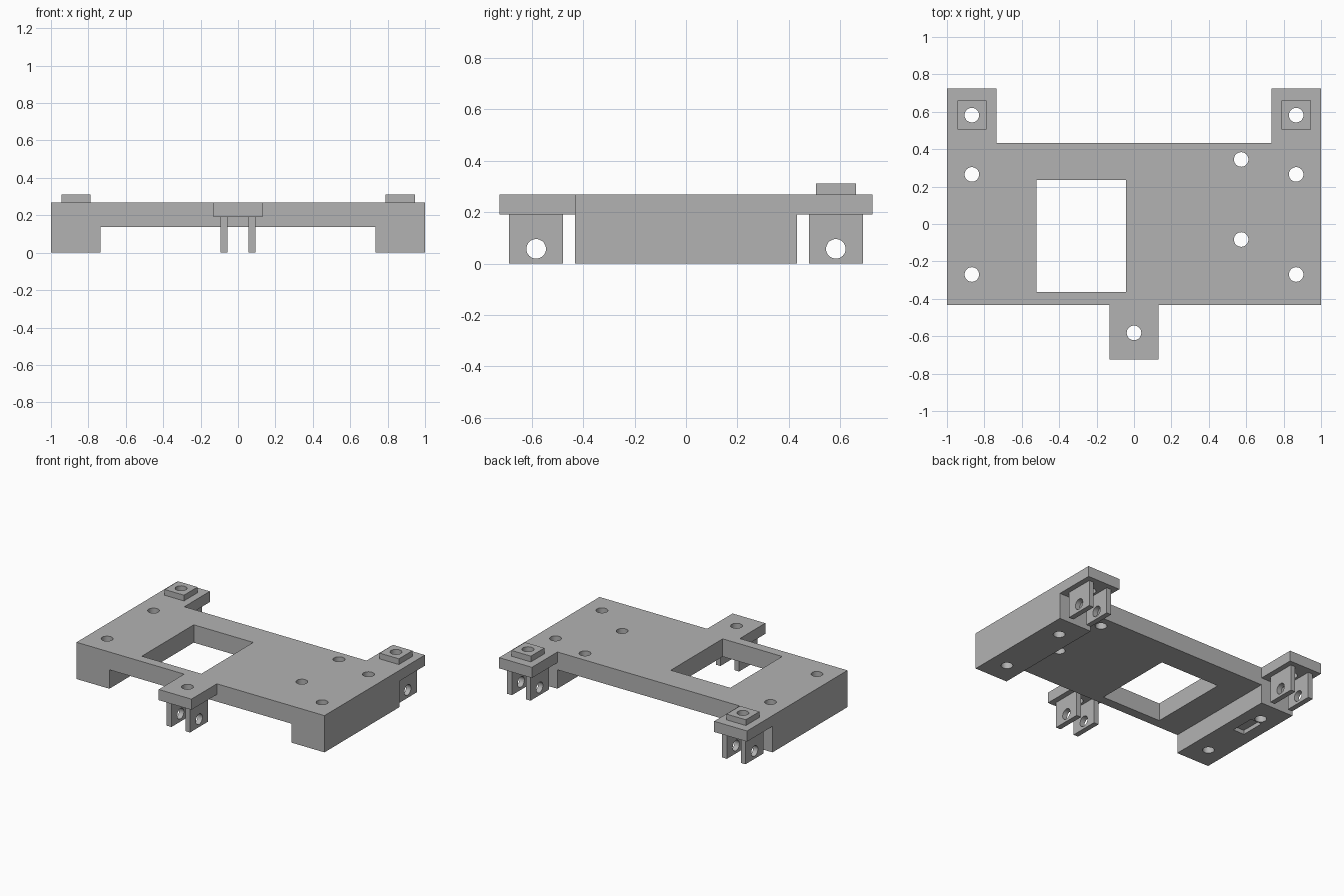
import bpy
import math
from mathutils import Vector

cube = bpy.data.objects.get("Cube")
if cube:
    bpy.data.objects.remove(cube, do_unlink=True)

grey = bpy.data.materials.new("plain grey")
grey.use_nodes = True
COLOUR = (0.45, 0.45, 0.45, 1)
grey.diffuse_color = COLOUR
grey.node_tree.nodes["Principled BSDF"].inputs["Base Color"].default_value = COLOUR


def box(name, x, y, z):
    """Box given by its (low, high) range along each axis."""
    bpy.ops.mesh.primitive_cube_add(size=1)
    ob = bpy.context.object
    ob.name = name
    low, high = Vector((x[0], y[0], z[0])), Vector((x[1], y[1], z[1]))
    for v in ob.data.vertices:
        v.co = Vector([(a + b) / 2 + c * (b - a) for a, b, c in zip(low, high, v.co)])
    ob.data.materials.append(grey)
    return ob


def rod(location, radius, depth, rotation=(0, 0, 0)):
    bpy.ops.mesh.primitive_cylinder_add(vertices=32, radius=radius, depth=depth,
                                        location=location, rotation=rotation)
    ob = bpy.context.object
    ob.data.materials.append(grey)
    return ob


def combine(target, tool, operation):
    """Apply a boolean and discard the tool object."""
    tool.hide_render = True
    bpy.context.view_layer.objects.active = target
    mod = target.modifiers.new("boolean", 'BOOLEAN')
    mod.operation, mod.solver, mod.object = operation, 'EXACT', tool
    bpy.ops.object.modifier_apply(modifier=mod.name)
    bpy.data.objects.remove(tool, do_unlink=True)


def smooth(ob):
    bpy.ops.object.select_all(action='DESELECT')
    ob.select_set(True)
    bpy.context.view_layer.objects.active = ob
    bpy.ops.object.shade_smooth_by_angle(angle=math.radians(30))


TOP, TAB_BOTTOM, BRIDGE_BOTTOM = 0.268, 0.19, 0.138
EDGE, INNER, REACH = 0.432, 0.735, 0.725
SIDE, LUG_Y = 0.867, 0.582

# Body: an arched block with a raised underside
frame = box("frame", (-1, 1), (-EDGE, EDGE), (0, TOP))
combine(frame, box("arch", (-INNER, INNER), (-1, 1), (-1, BRIDGE_BOTTOM)), 'DIFFERENCE')

# Mounting tabs, two at the back and one at the front
for x, y in (((-1, -INNER), (0.3, REACH)), ((INNER, 1), (0.3, REACH)),
             ((-0.132, 0.132), (-REACH, -0.4))):
    combine(frame, box("tab", x, y, (TAB_BOTTOM, TOP)), 'UNION')

# Square pads on the back tabs
for x in (-SIDE, SIDE):
    pad = box("pad", (x - 0.078, x + 0.078), (LUG_Y - 0.078, LUG_Y + 0.078), (0.25, 0.31))
    combine(frame, pad, 'UNION')

# Window and underside pocket
combine(frame, box("window", (-0.522, -0.042), (-0.363, 0.236), (-1, 1)), 'DIFFERENCE')
combine(frame, box("pocket", (-0.912, -0.822), (0.04, 0.22), (-1, 0.03)), 'DIFFERENCE')

# Vertical screw holes
holes = [(0, -LUG_Y), (0.573, 0.345), (0.573, -0.083)]
holes += [(s * SIDE, y) for s in (-1, 1) for y in (LUG_Y, 0.265, -0.27)]
for x, y in holes:
    combine(frame, rod((x, y, 0.2), 0.039, 1), 'DIFFERENCE')
smooth(frame)

# Pairs of drilled hinge lugs under each tab
for place, cx, cy in (("front", 0, -LUG_Y), ("back_left", SIDE, LUG_Y),
                      ("back_right", -SIDE, LUG_Y)):
    for side, s in (("left", 1), ("right", -1)):
        x = cx + s * 0.075
        lug = box(f"{place}_{side}_lug", (x - 0.019, x + 0.019),
                  (cy - 0.105, cy + 0.105), (0, TAB_BOTTOM))
        combine(lug, rod((x, cy, 0.057), 0.038, 0.1, (0, math.pi / 2, 0)), 'DIFFERENCE')
        smooth(lug)
